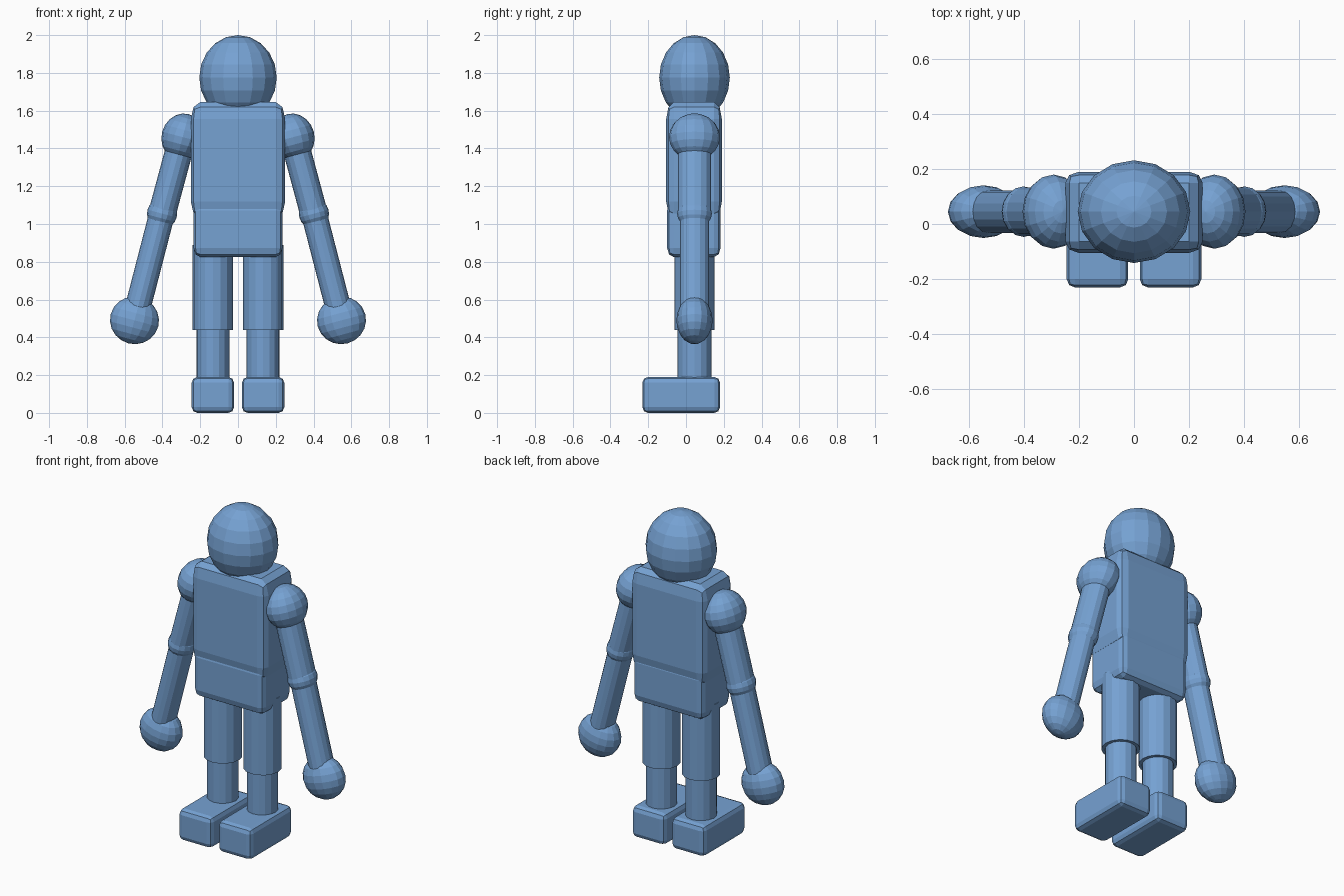
import bpy
import math
from mathutils import Vector

if "Cube" in bpy.data.objects:
    bpy.data.objects.remove(bpy.data.objects["Cube"])

blue = bpy.data.materials.new("steel blue")
blue.diffuse_color = (0.18, 0.36, 0.65, 1)
blue.use_nodes = True
blue.node_tree.nodes["Principled BSDF"].inputs["Base Color"].default_value = blue.diffuse_color
CY = 0.045              # depth of the body axis
ARM_TILT = math.radians(15)


def finish(name):
    ob = bpy.context.object
    ob.name = name
    ob.data.materials.append(blue)
    return ob


def ball(name, loc, radii, tilt=0):
    bpy.ops.mesh.primitive_uv_sphere_add(segments=16, ring_count=10, radius=1,
                                         location=loc, rotation=(0, tilt, 0))
    ob = finish(name)
    ob.scale = radii
    return ob


def tube(name, a, b, rx, ry):
    """Flat-sided cylinder from a to b, lying in an x-z plane."""
    a, b = Vector(a), Vector(b)
    d = b - a
    bpy.ops.mesh.primitive_cylinder_add(vertices=16, radius=1, depth=1, location=(a + b) / 2,
                                        rotation=(0, math.atan2(d.x, d.z), 0))
    ob = finish(name)
    ob.scale = (rx, ry, d.length)
    return ob


def block(name, lo, hi, bevel, stretch=(1, 1, 1)):
    """Box with two-step bevel; stretch makes the bevel wider along an axis."""
    lo, hi = Vector(lo), Vector(hi)
    bpy.ops.mesh.primitive_cube_add(size=1, location=(lo + hi) / 2)
    ob = finish(name)
    for v in ob.data.vertices:
        v.co = [c * s / k for c, s, k in zip(v.co, hi - lo, stretch)]
    ob.scale = stretch
    mod = ob.modifiers.new("rounded edges", 'BEVEL')
    mod.width = bevel
    mod.segments = 2
    return ob


# head and trunk
ball("head", (0, CY, 1.775), (0.205, 0.187, 0.225))
block("chest", (-0.25, -0.105, 1.03), (0.25, 0.19, 1.645), 0.045, (1.1, 0.9, 2))
block("hips", (-0.235, -0.1, 0.825), (0.235, 0.183, 1.12), 0.035, (1, 1, 1.4))

for side, s in (("left", 1), ("right", -1)):
    # arm
    tilt = -s * ARM_TILT
    shoulder = (s * 0.293, CY, 1.46)
    elbow = (s * 0.402, CY, 1.055)
    hand = (s * 0.548, CY, 0.49)
    ball(side + "_shoulder", shoulder, (0.112, 0.135, 0.126), tilt)
    tube(side + "_upper_arm", shoulder, elbow, 0.073, 0.088)
    ball(side + "_elbow", elbow, (0.08, 0.092, 0.08), tilt)
    tube(side + "_forearm", elbow, hand, 0.068, 0.077)
    ball(side + "_hand", hand, (0.13, 0.096, 0.126), tilt)
    # leg
    x = s * 0.133
    tube(side + "_thigh", (x, CY, 0.44), (x, CY, 0.89), 0.107, 0.107)
    tube(side + "_shin", (x, CY, 0.1), (x, CY, 0.5), 0.087, 0.089)
    block(side + "_foot", (x - 0.112, -0.231, 0), (x + 0.112, 0.18, 0.19), 0.03)
